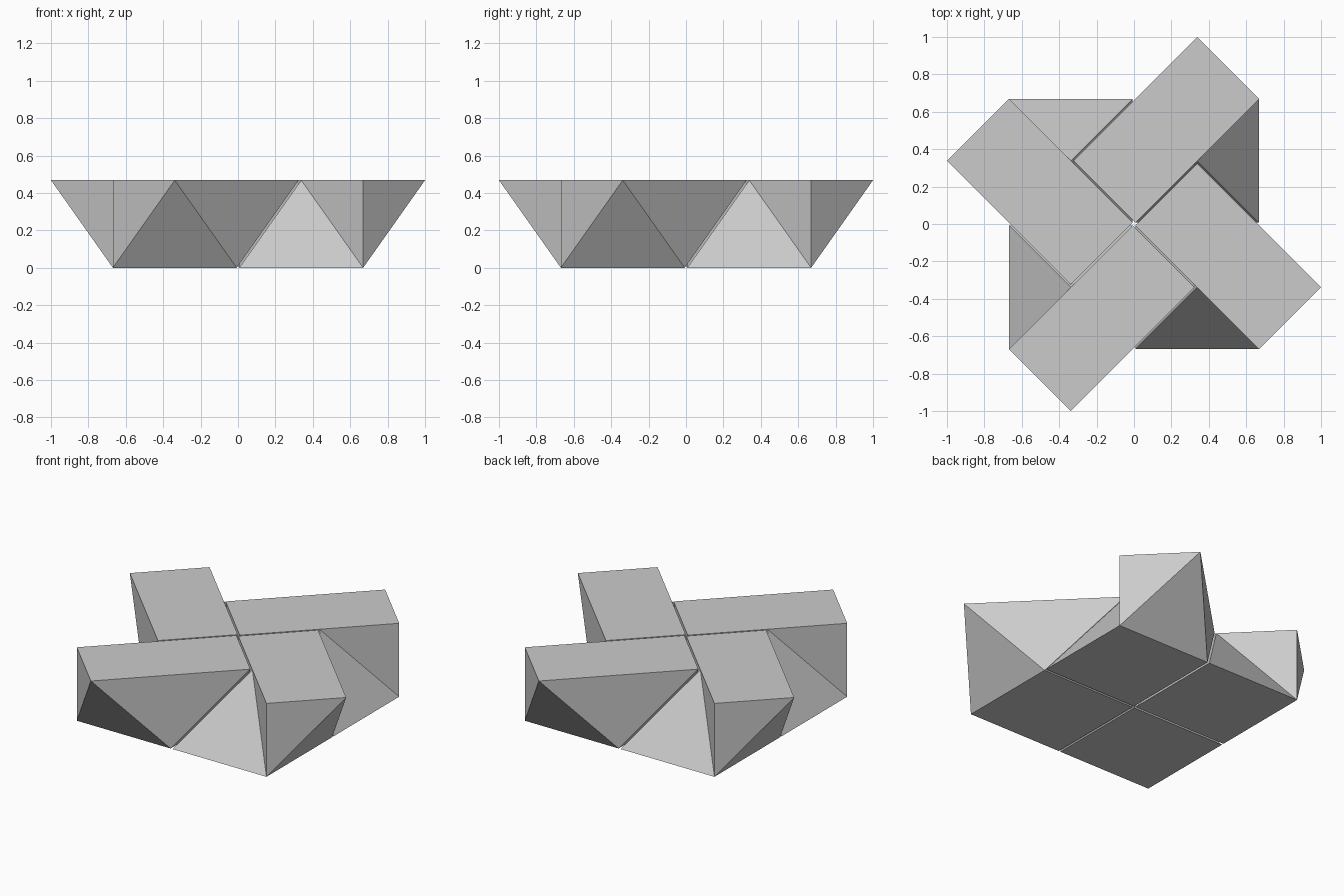
import bpy
import bmesh
from math import pi, sqrt
from mathutils import Matrix, Vector

cube = bpy.data.objects.get("Cube")
if cube:
    bpy.data.objects.remove(cube, do_unlink=True)

GAP = 0.007                      # half the slit between neighbouring blocks
SIDE = (1 - GAP) / 1.5           # edge of each square foot
HEIGHT = SIDE / sqrt(2)          # every slanted edge is as long as the foot's

grey = bpy.data.materials.new("plain grey")
grey.use_nodes = True
colour = (0.6, 0.6, 0.6, 1)
grey.diffuse_color = colour
grey.node_tree.nodes["Principled BSDF"].inputs["Base Color"].default_value = colour

# Corners of one block, in units of the foot's side and of the height
CORNERS = {
    "foot_inner": (0, 0, 0), "foot_side": (1, 0, 0),
    "foot_outer": (1, -1, 0), "foot_front": (0, -1, 0),
    "top_inner": (0, 0, 1), "top_middle": (0.5, -0.5, 1),
    "top_outer": (1, -1, 1), "wing_outer": (1.5, -0.5, 1),
    "wing_inner": (0.5, 0.5, 1),
}
FACES = [
    # square foot and flat top
    "foot_inner foot_side foot_outer foot_front",
    "top_inner top_middle top_outer wing_outer wing_inner",
    # two slopes of the half pyramid
    "foot_front foot_outer top_middle",
    "foot_inner foot_front top_middle",
    # upright triangles beside the slopes
    "foot_inner top_inner top_middle",
    "foot_outer top_outer top_middle",
    # upright ends of the bar
    "foot_inner top_inner wing_inner",
    "foot_outer top_outer wing_outer",
    # overhanging underside
    "foot_inner foot_side wing_inner",
    "foot_side foot_outer wing_outer",
    "foot_side wing_inner wing_outer",
]


def make_block(name, angle):
    bm = bmesh.new()
    points = {key: bm.verts.new(Vector((x * SIDE + GAP, y * SIDE - GAP, z * HEIGHT)))
              for key, (x, y, z) in CORNERS.items()}
    for face in FACES:
        bm.faces.new([points[key] for key in face.split()])
    bmesh.ops.recalc_face_normals(bm, faces=bm.faces)
    bm.transform(Matrix.Rotation(angle, 4, "Z"))
    mesh = bpy.data.meshes.new(name)
    bm.to_mesh(mesh)
    bm.free()
    mesh.materials.append(grey)
    bpy.context.collection.objects.link(bpy.data.objects.new(name, mesh))


# Four equal blocks turned around the centre
for turn, place in enumerate(("front_left", "back_left", "back_right", "front_right")):
    make_block(place + "_block", turn * pi / 2)
